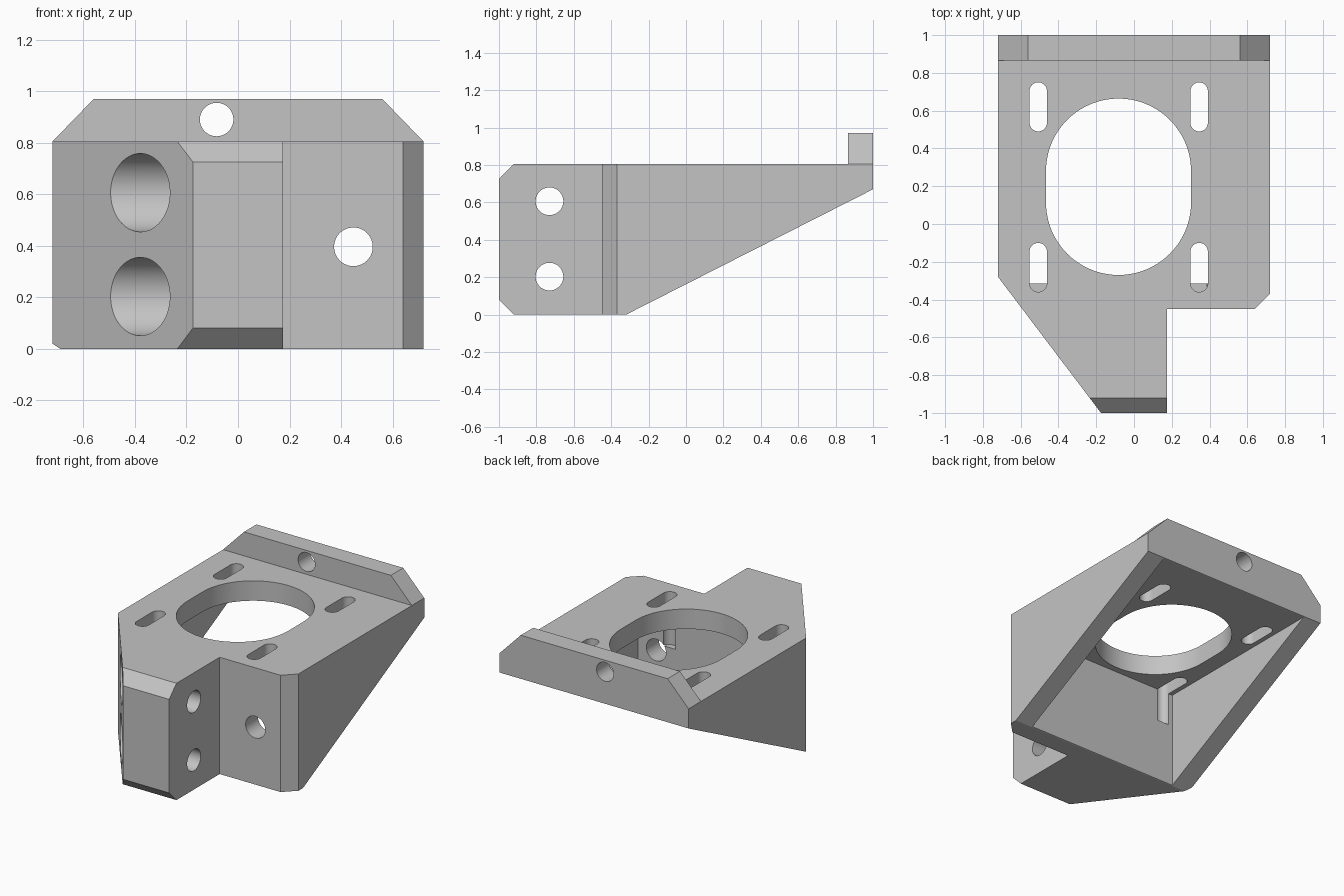
import bpy, bmesh, math
from mathutils import Vector

if "Cube" in bpy.data.objects:
    bpy.data.objects.remove(bpy.data.objects["Cube"])

grey = bpy.data.materials.new("grey plastic")
grey.diffuse_color = (0.55, 0.55, 0.55, 1)
grey.use_nodes = True
grey.node_tree.nodes["Principled BSDF"].inputs["Base Color"].default_value = grey.diffuse_color

# axis -> mapping of profile (a, b) and extrusion depth d to world space
MAP = {"x": lambda a, b, d: (d, a, b),
       "y": lambda a, b, d: (a, d, b),
       "z": lambda a, b, d: (a, b, d)}


def prism(name, profile, axis, lo, hi):
    bm = bmesh.new()
    face = bm.faces.new([bm.verts.new(MAP[axis](a, b, lo)) for a, b in profile])
    ext = bmesh.ops.extrude_face_region(bm, geom=[face])["geom"]
    shift = Vector(MAP[axis](0, 0, hi - lo))
    bmesh.ops.translate(bm, vec=shift, verts=[g for g in ext if isinstance(g, bmesh.types.BMVert)])
    bmesh.ops.recalc_face_normals(bm, faces=bm.faces)
    me = bpy.data.meshes.new(name)
    bm.to_mesh(me)
    bm.free()
    me.materials.append(grey)
    ob = bpy.data.objects.new(name, me)
    bpy.context.collection.objects.link(ob)
    return ob


def stadium(cx, cy, r, half=0.0, n=32):
    """Circle, stretched by 2 * half along the second axis."""
    pts = []
    for s, start in ((1, 0), (-1, math.pi)):
        for i in range(n + (1 if half else 0)):
            t = start + math.pi * i / n
            pts.append((cx + r * math.cos(t), cy + s * half + r * math.sin(t)))
    return pts


def combine(target, tool, op):
    tool.hide_render = True
    m = target.modifiers.new("bool", "BOOLEAN")
    m.operation, m.solver, m.object = op, "EXACT", tool
    bpy.context.view_layer.objects.active = target
    bpy.ops.object.modifier_apply(modifier=m.name)
    bpy.data.objects.remove(tool)


def cut(profile, axis, lo, hi):
    combine(body, prism("cutter", profile, axis, lo, hi), "DIFFERENCE")


# main body with nose
body = prism("motor_bracket", [(-0.72, 1), (-0.72, -0.28), (-0.175, -1), (0.175, -1),
                               (0.175, -0.45), (0.64, -0.45), (0.72, -0.37), (0.72, 1)],
             "z", 0, 0.805)

# raised rear rail with chamfered ends
rail = prism("rear_rail", [(-0.72, 0.75), (0.72, 0.75), (0.72, 0.805), (0.56, 0.97),
                           (-0.56, 0.97), (-0.72, 0.805)], "y", 0.865, 1)
combine(body, rail, "UNION")

# pocket between the side walls, then the sloping underside
cut([(-0.585, -0.315), (0.585, -0.315), (0.585, 1.2), (-0.585, 1.2)], "z", -0.2, 0.668)
k = 0.67 / 1.32
cut([(-0.32 - 0.2 / k, -0.2), (1.3, -0.2), (1.3, 0.67 + 0.3 * k)], "x", -1, 1)

# nose chamfers, bottom and top
cut([(-1.1, -0.1), (-0.82, -0.1), (-1.1, 0.18)], "x", -1, 1)
cut([(-1.1, 0.905), (-1.1, 0.625), (-0.82, 0.905)], "x", -1, 1)

# motor opening and four adjustment slots
cut(stadium(-0.082, 0.197, 0.384, 0.083, 40), "z", 0.4, 1.2)
for x in (-0.507, 0.345):
    for y in (-0.23, 0.62):
        cut(stadium(x, y, 0.046, 0.084, 16), "z", 0.44, 1.2)

# nose screw holes with wide counterbores
for z in (0.203, 0.606):
    cut(stadium(-0.73, z, 0.152), "x", -1, 0.04)
    cut(stadium(-0.73, z, 0.074), "x", -0.1, 0.4)

# front wall hole and rail hole
cut(stadium(0.448, 0.396, 0.075), "y", -0.6, -0.2)
cut(stadium(-0.083, 0.89, 0.065), "y", 0.7, 1.2)

bpy.ops.object.select_all(action="DESELECT")
body.select_set(True)
bpy.context.view_layer.objects.active = body
bpy.ops.object.shade_smooth_by_angle(angle=math.radians(25))
